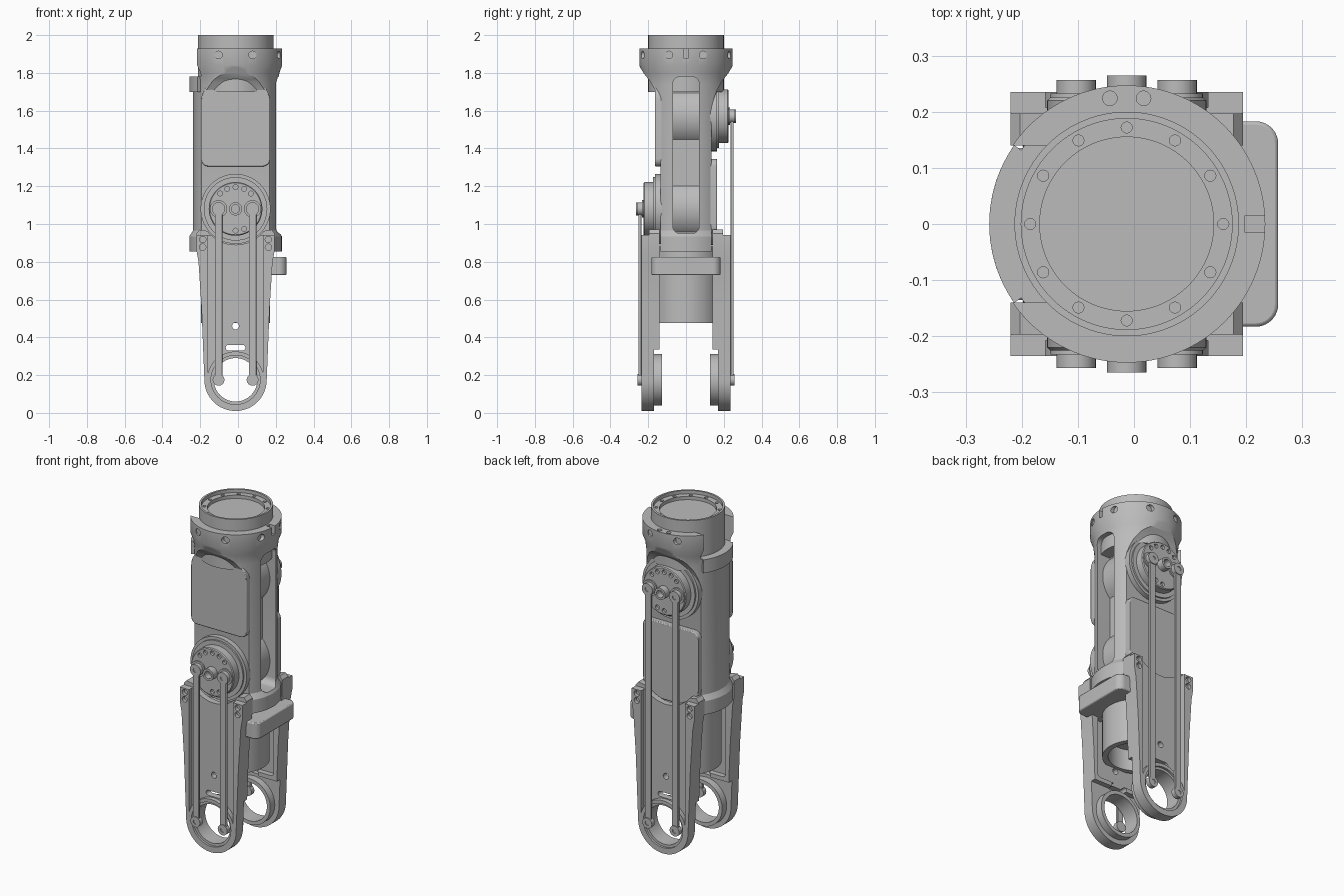
import bpy, bmesh
from math import sin, cos, pi, radians, sqrt

cube = bpy.data.objects.get("Cube")
if cube:
    bpy.data.objects.remove(cube, do_unlink=True)

grey = bpy.data.materials.new("machined_grey")
grey.use_nodes = True
grey.diffuse_color = (0.5, 0.5, 0.5, 1)
grey.node_tree.nodes["Principled BSDF"].inputs["Base Color"].default_value = (0.5, 0.5, 0.5, 1)

CENTRE_X = -0.013
LOW, HIGH, FOOT = 1.08, 1.57, 0.175      # heights of the two drive axes and the foot axis
PLACE = {"x": lambda u, v, h: (h, u, v),
         "y": lambda u, v, h: (u, h, v),
         "z": lambda u, v, h: (u, v, h)}


def finish(name, bm):
    bmesh.ops.recalc_face_normals(bm, faces=bm.faces)
    mesh = bpy.data.meshes.new(name)
    bm.to_mesh(mesh)
    bm.free()
    mesh.materials.append(grey)
    obj = bpy.data.objects.new(name, mesh)
    bpy.context.scene.collection.objects.link(obj)
    return obj


def prism(name, pts, a, b, axis):
    """Extrude a 2D outline along an axis from a to b."""
    bm = bmesh.new()
    rings = [[bm.verts.new(PLACE[axis](u, v, h)) for u, v in pts] for h in (a, b)]
    for ring in rings:
        bm.faces.new(ring)
    for i in range(len(pts)):
        j = (i + 1) % len(pts)
        bm.faces.new((rings[0][i], rings[0][j], rings[1][j], rings[1][i]))
    return finish(name, bm)


def lathe(name, profile, axis, u=0, v=0, n=64, loop=False):
    """Revolve (radius, height) points; loop makes a tube instead of a capped solid."""
    bm = bmesh.new()
    rings = [[bm.verts.new(PLACE[axis](u + r * cos(2 * pi * i / n), v + r * sin(2 * pi * i / n), h))
              for i in range(n)] for r, h in profile]
    pairs = list(zip(rings, rings[1:]))
    if loop:
        pairs.append((rings[-1], rings[0]))
    else:
        bm.faces.new(rings[0])
        bm.faces.new(rings[-1])
    for p, q in pairs:
        for i in range(n):
            j = (i + 1) % n
            bm.faces.new((p[i], p[j], q[j], q[i]))
    return finish(name, bm)


def rod(name, r, a, b, axis, u=0, v=0, n=20):
    return lathe(name, [(r, a), (r, b)], axis, u, v, n)


def arc(u, v, r, start, end, n=10):
    return [(u + r * cos(radians(start + (end - start) * i / n)),
             v + r * sin(radians(start + (end - start) * i / n))) for i in range(n + 1)]


def rounded(u0, u1, v0, v1, rb, rt):
    """Rectangle outline with bottom corner radius rb and top corner radius rt."""
    return (arc(u0 + rb, v0 + rb, rb, 180, 270) + arc(u1 - rb, v0 + rb, rb, 270, 360)
            + arc(u1 - rt, v1 - rt, rt, 0, 90) + arc(u0 + rt, v1 - rt, rt, 90, 180))


def box(u0, u1, v0, v1, a, b, axis):
    return prism("cutter", [(u0, v0), (u1, v0), (u1, v1), (u0, v1)], a, b, axis)


def boolean(obj, tools, operation="DIFFERENCE"):
    bpy.context.view_layer.objects.active = obj
    for tool in tools:
        mod = obj.modifiers.new("bool", "BOOLEAN")
        mod.operation, mod.solver, mod.object = operation, "EXACT", tool
        bpy.ops.object.modifier_apply(modifier=mod.name)
        bpy.data.objects.remove(tool, do_unlink=True)


def soften(obj, width):
    mod = obj.modifiers.new("bevel", "BEVEL")
    mod.width, mod.segments, mod.limit_method = width, 2, "ANGLE"


# Main housing: round column flattened front and back, flaring to a round flange
housing = lathe("housing", [(0.245, 0.855), (0.245, 0.935), (0.225, 0.965), (0.225, 1.74),
                            (0.232, 1.80), (0.247, 1.84), (0.247, 1.93)], "z", n=96)
half = [(0.135, 0.8), (0.135, 1.62), (0.15, 1.67), (0.165, 1.71), (0.19, 1.755),
        (0.222, 1.795), (0.24, 1.825), (0.26, 1.86), (0.26, 2.0)]
boolean(housing, [prism("cutter", half + [(-y, z) for y, z in reversed(half)], -0.4, 0.4, "x")],
        "INTERSECT")
boolean(housing, [
    prism("cutter", rounded(-0.07, 0.07, 0.95, 1.78, 0.04, 0.04), 0.125, 0.3, "x"),
    box(-0.4, -0.12, -0.14, 0.14, 1.78, 2.0, "z"),
    box(0.21, 0.3, -0.014, 0.014, 1.88, 2.0, "z")])
for x in (-0.09, 0.09):
    boolean(housing, [rod("cutter", 0.02, -0.3, -0.215, "y", x, 1.895),
                      rod("cutter", 0.02, 0.215, 0.3, "y", x, 1.895),
                      rod("cutter", 0.02, 0.215, 0.3, "x", x, 1.895),
                      rod("cutter", 0.013, 1.9, 2.0, "z", x / 3, 0.224)])
prism("side_lip", arc(0, 0, 0.245, 145, 215, 16) + arc(0, 0, 0.19, 215, 145, 16), 1.70, 1.78, "z")

# Motor bodies bulging inside the side pocket
for name, z in (("lower_motor", LOW), ("upper_motor", HIGH)):
    rod(name, 0.175, -0.12, 0.12, "y", 0, z, 64)

# Top coupling with recessed bolt ring
cap = lathe("top_coupling", [(0.2, 1.7), (0.2, 2.0), (0.188, 2.0), (0.188, 1.98),
                             (0.155, 1.98), (0.155, 1.96), (0.01, 1.96)], "z", n=96)
boolean(cap, [rod("cutter", 0.01, 1.955, 2.1, "z", 0.172 * cos(k * pi / 6), 0.172 * sin(k * pi / 6), 12)
              for k in range(12)])

# Lower barrel, hollow underneath
barrel = lathe("lower_barrel", [(0.01, 0.6), (0.15, 0.6), (0.15, 0.475), (0.182, 0.475),
                                (0.182, 0.88), (0.01, 0.88)], "z")
boolean(barrel, [box(-0.3, 0.3, -0.168, 0.168, 0.4, 1.0, "z")], "INTERSECT")

# Side clamp block
clamp = prism("side_clamp", [(0.1, 0.183)] + arc(0.23, 0.143, 0.04, 90, 0)
              + arc(0.23, -0.143, 0.04, 0, -90) + [(0.1, -0.183)], 0.73, 0.825, "z")
soften(clamp, 0.006)


def build_side(side, s, axis_z):
    """Cover, drive disc, leg and link rods of one face; s is the sign of y."""
    # Cover panel, flipped on the back
    if s < 0:
        outline = rounded(-0.183, 0.183, 1.305, 1.76, 0.04, 0.11)
    else:
        outline = rounded(-0.183, 0.183, 0.89, 1.345, 0.11, 0.04)
    soften(prism(side + "_cover", outline, s * 0.12, s * 0.165, "y"), 0.005)

    # Stepped drive disc with bolt holes and hub
    disc = lathe(side + "_drive_disc",
                 [(0.185, s * 0.12), (0.185, s * 0.165), (0.168, s * 0.165), (0.168, s * 0.175),
                  (0.142, s * 0.175), (0.142, s * 0.22), (0.137, s * 0.225), (0.01, s * 0.225)],
                 "y", 0, axis_z)
    boolean(disc, [rod("cutter", 0.013, s * 0.21, s * 0.25, "y", 0.115 * cos(radians(a)),
                       axis_z + 0.115 * sin(radians(a)), 14) for a in (45, 67, 90, 113, 135, 270, 293)])
    lathe(side + "_hub", [(0.035, s * 0.21), (0.035, s * 0.265), (0.022, s * 0.265),
                          (0.022, s * 0.21)], "y", 0, axis_z, 32, True)

    # Leg plate: round foot, tapered sides, ears and a scooped top
    scoop = -90 + 52
    right = [(0.18, 0.55), (0.196, 0.8), (0.207, 0.86), (0.207, 0.95), (0.19, 0.97)]
    outline = (arc(0, FOOT, 0.165, -180, 0, 32) + right + arc(0, LOW, 0.19, scoop, -180 - scoop, 24)
               + [(-x, z) for x, z in reversed(right)])
    leg = prism(side + "_leg", outline, s * 0.14, s * 0.235, "y")
    recess = arc(0, FOOT, 0.15, 15, 165, 24) + [(-0.145, 0.6), (-0.145, 1.1), (0.145, 1.1), (0.145, 0.6)]
    boolean(leg, [
        prism("cutter", recess, s * 0.208, s * 0.3, "y"),
        prism("cutter", rounded(-0.15, 0.15, 0.36, 1.1, 0.02, 0.02), s * 0.1, s * 0.172, "y"),
        box(-0.3, 0.3, -0.1, 0.335, s * 0.1, s * 0.17, "y"),
        box(-0.3, 0.3, 0.942, 1.1, s * 0.197, s * 0.3, "y"),
        rod("cutter", 0.115, s * 0.1, s * 0.3, "y", 0, FOOT, 64),
        rod("cutter", 0.13, s * 0.222, s * 0.3, "y", 0, FOOT, 64),
        prism("cutter", rounded(-0.052, 0.052, 0.33, 0.36, 0.0149, 0.0149), s * 0.1, s * 0.3, "y"),
        rod("cutter", 0.018, s * 0.1, s * 0.3, "y", 0, 0.46)])
    boolean(leg, [rod("cutter", 0.017, s * 0.215, s * 0.3, "y", x, z)
                  for x in (-0.174, 0.174) for z in (0.877, 0.918)])
    lathe(side + "_foot_ring", [(0.137, s * 0.18), (0.137, s * 0.127), (0.115, s * 0.127),
                                (0.115, s * 0.18)], "y", 0, FOOT, 64, True)

    # Link rods with pivots
    for tag, x in (("a", -0.09), ("b", 0.09)):
        name = side + "_link_" + tag
        link = prism(name, arc(x, axis_z, 0.02, 0, 180) + arc(x, FOOT, 0.02, 180, 360),
                     s * 0.236, s * 0.252, "y")
        soften(link, 0.003)
        rod(name + "_boss", 0.046, s * 0.21, s * 0.233, "y", x, axis_z, 32)
        for end, z, r in (("top", axis_z, 0.035), ("foot", FOOT, 0.031)):
            lathe(name + "_" + end + "_eye", [(r, s * 0.23), (r, s * 0.257), (0.013, s * 0.257),
                                              (0.013, s * 0.25), (0.004, s * 0.25)], "y", x, z, 32)


build_side("front", -1, LOW)
build_side("back", 1, HIGH)

# Shift to the model centre and shade with sharp edges kept
for obj in bpy.context.scene.objects:
    if obj.type == "MESH" and obj.data.materials and obj.data.materials[0] == grey:
        obj.location.x = CENTRE_X
        bpy.ops.object.select_all(action="DESELECT")
        obj.select_set(True)
        bpy.context.view_layer.objects.active = obj
        bpy.ops.object.shade_smooth_by_angle(angle=radians(32))
